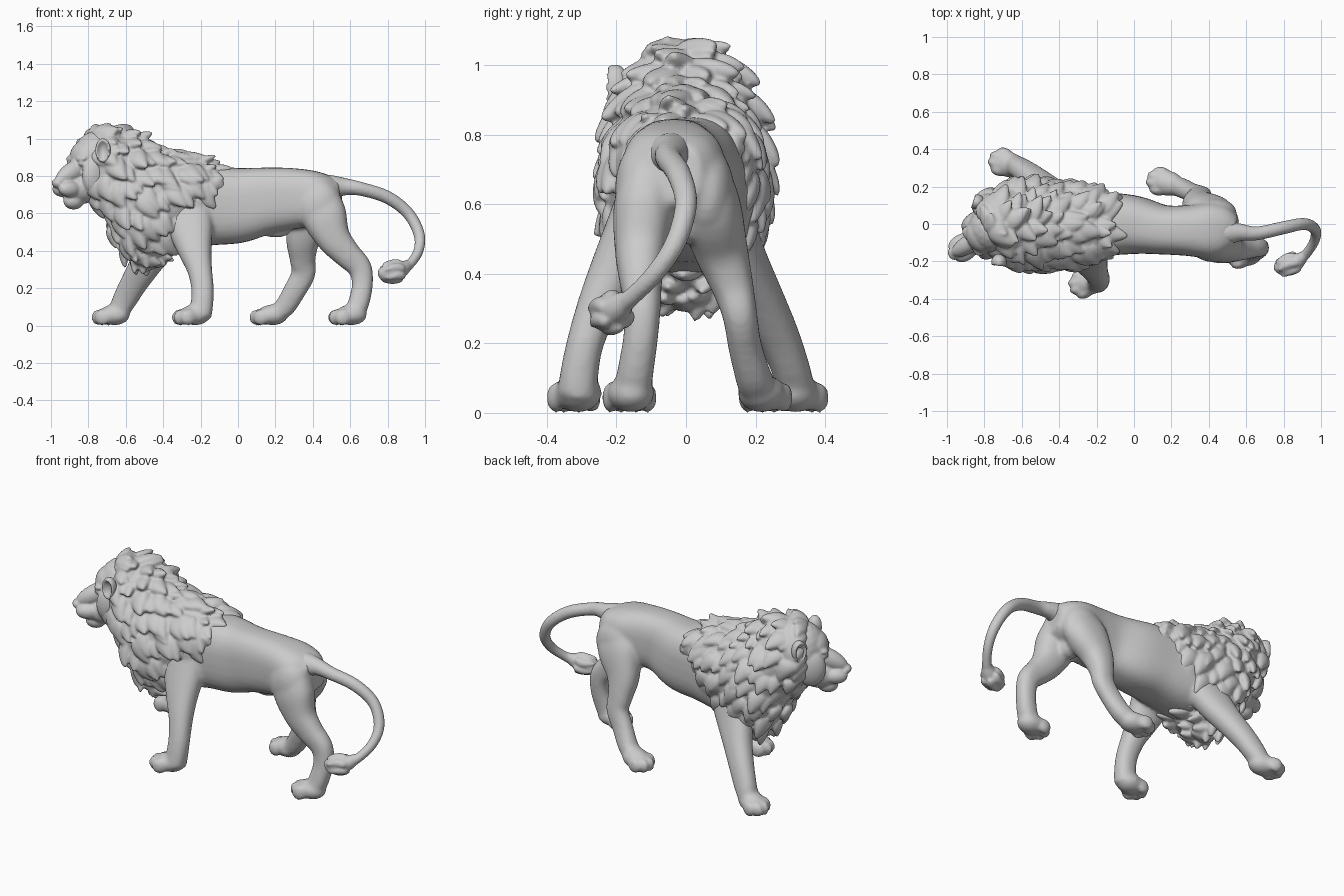
import bpy, bmesh, math, random
from mathutils import Vector, Matrix

if "Cube" in bpy.data.objects:
    bpy.data.objects.remove(bpy.data.objects["Cube"])

random.seed(7)


def resample(st, n):
    """Catmull-Rom through stations (x, y, z, half width, half depth)."""
    out = []
    for i in range(len(st) - 1):
        p0, p1, p2, p3 = st[max(i - 1, 0)], st[i], st[i + 1], st[min(i + 2, len(st) - 1)]
        for k in range(n):
            t = k / n
            out.append([0.5 * (2 * b + (c - a) * t + (2 * a - 5 * b + 4 * c - d) * t * t
                        + (3 * b - a - 3 * c + d) * t ** 3) for a, b, c, d in zip(p0, p1, p2, p3)])
    return out + [list(st[-1])]


def loft(bm, st, n=5, seg=32, p=2.3, upright=False):
    """Closed tube with rounded-box sections along the stations."""
    rows = resample(st, n)
    pts = [Vector(r[:3]) for r in rows]
    rings = []
    for i, r in enumerate(rows):
        t = (pts[min(i + 1, len(pts) - 1)] - pts[max(i - 1, 0)]).normalized()
        if upright:
            t = Vector((1, 0, 0))
        side = Vector((0, 1, 0))
        side = (side - t * side.dot(t)).normalized()
        up = t.cross(side)
        ring = []
        for k in range(seg):
            a = 2 * math.pi * k / seg
            c, s = math.cos(a), math.sin(a)
            c = math.copysign(abs(c) ** (2 / p), c)
            s = math.copysign(abs(s) ** (2 / p), s)
            ring.append(bm.verts.new(pts[i] + side * c * r[3] + up * s * r[4]))
        rings.append(ring)
    for a, b in zip(rings, rings[1:]):
        for k in range(seg):
            bm.faces.new((a[k], a[(k + 1) % seg], b[(k + 1) % seg], b[k]))
    bm.faces.new(rings[0][::-1])
    bm.faces.new(rings[-1])


def blob(bm, c, r, frame=Matrix(), tilt=0.0):
    """Ellipsoid placed in a frame, tilted about the frame's side axis."""
    m = frame @ Matrix.Translation(c) @ Matrix.Rotation(tilt, 4, 'Y') @ Matrix.Diagonal((*r, 1))
    return bmesh.ops.create_icosphere(bm, subdivisions=3, radius=1, matrix=m)['verts']


def lock(bm, p, flow, n, L, W, T, lift=0.016):
    """Tapered tuft of hair lying on a surface, tip raised."""
    side = n.cross(flow)
    for v in bmesh.ops.create_icosphere(bm, subdivisions=3, radius=1)['verts']:
        x, y, z = v.co
        taper = 1 - 0.5 * x
        v.co = p + flow * x * L + side * (y * W * taper + 0.012 * x * x) \
            + n * (z * T * (1 - 0.25 * x) + lift * x)


def finish(bm, name, voxel, smooth):
    """Fuse the pieces into one smooth skin."""
    bmesh.ops.recalc_face_normals(bm, faces=bm.faces)
    me = bpy.data.meshes.new(name)
    bm.to_mesh(me)
    bm.free()
    ob = bpy.data.objects.new(name, me)
    bpy.context.collection.objects.link(ob)
    bpy.context.view_layer.objects.active = ob
    ob.select_set(True)
    m = ob.modifiers.new("fuse", 'REMESH')
    m.mode, m.voxel_size, m.use_smooth_shade = 'VOXEL', voxel, True
    s = ob.modifiers.new("soften", 'SMOOTH')
    s.factor, s.iterations = 0.5, smooth
    for mod in ("fuse", "soften"):
        bpy.ops.object.modifier_apply(modifier=mod)
    bpy.ops.object.shade_smooth()
    ob.select_set(False)
    return ob


def paw(bm, x, y, yaw):
    """Foot pad with four toes, pointing towards -x turned by yaw."""
    f = Matrix.Translation((x, y, 0)) @ Matrix.Rotation(yaw, 4, 'Z')
    blob(bm, (0.02, 0, 0.057), (0.085, 0.068, 0.056), f)
    for s, fx in ((-0.054, -0.03), (-0.02, -0.06), (0.02, -0.06), (0.054, -0.03)):
        blob(bm, (fx, s, 0.044), (0.044, 0.025, 0.045), f)


# Body with four striding legs
bm = bmesh.new()
loft(bm, [(-.55, 0, .62, .16, .2), (-.35, 0, .63, .19, .23), (-.15, 0, .64, .17, .212),
          (0, -.005, .643, .157, .202), (.15, -.03, .668, .133, .178), (.28, -.035, .678, .135, .165),
          (.41, -.035, .68, .15, .148), (.49, -.035, .685, .13, .122), (.55, -.04, .69, .08, .085)], p=2.7)
loft(bm, [(-.27, -.12, .64, .07, .13), (-.25, -.165, .5, .077, .115), (-.23, -.21, .4, .07, .09),
          (-.205, -.255, .3, .06, .067), (-.19, -.29, .2, .053, .06), (-.193, -.307, .11, .055, .06),
          (-.2, -.312, .05, .058, .058)])
loft(bm, [(-.36, .10, .58, .08, .13), (-.44, .16, .43, .075, .11), (-.5, .215, .32, .068, .085),
          (-.56, .265, .22, .06, .072), (-.61, .3, .13, .055, .064), (-.645, .315, .06, .058, .05)])
loft(bm, [(.43, .03, .72, .075, .1), (.4, .065, .6, .09, .13), (.35, .1, .47, .078, .095),
          (.345, .135, .36, .06, .07), (.35, .155, .28, .05, .064), (.305, .17, .19, .048, .06),
          (.25, .195, .1, .052, .055), (.2, .21, .065, .055, .045)])
loft(bm, [(.43, -.1, .72, .075, .1), (.46, -.12, .59, .088, .12), (.51, -.13, .47, .075, .093),
          (.58, -.13, .385, .062, .075), (.65, -.125, .31, .053, .064), (.665, -.13, .22, .05, .056),
          (.645, -.145, .12, .052, .056), (.62, -.155, .06, .056, .052)])
for x, y, yaw in ((-.25, -.315, .25), (-.68, .322, -.35), (.165, .222, -.25), (.585, -.16, .1)):
    paw(bm, x, y, yaw)
for c, r in (((.2, -.03, .5), (.08, .03, .03)),         # belly fold
             ((.44, -.03, .54), (.06, .07, .06)),       # groin
             ((.42, .06, .63), (.13, .08, .14)),        # hips
             ((.43, -.13, .64), (.12, .075, .14)),
             ((-.24, -.12, .66), (.1, .08, .14)),       # shoulders
             ((-.28, .12, .64), (.12, .08, .15))):
    blob(bm, c, r)
finish(bm, "body_and_legs", 0.011, 8)

# Tail with a hair tuft
bm = bmesh.new()
loft(bm, [(x, y, z, r, r) for x, y, z, r in (
    (.4, -.04, .735, .07), (.5, -.045, .74, .065), (.57, -.045, .742, .047), (.66, -.05, .73, .037),
    (.8, -.02, .685, .035), (.91, 0, .6, .032), (.968, -.03, .49, .03), (.965, -.09, .4, .027),
    (.92, -.16, .33, .026), (.87, -.2, .3, .035))], seg=20, p=2)
loft(bm, [(.91, -.17, .325, .026, .028), (.87, -.2, .3, .045, .045), (.82, -.22, .287, .053, .056),
          (.78, -.23, .283, .045, .046), (.75, -.235, .29, .015, .015)], seg=20, p=2)
axis = Vector((-.85, -.35, -.1)).normalized()
for k in range(6):
    n = (Matrix.Rotation(k * math.pi / 3, 3, axis) @ axis.cross(Vector((0, 1, 0)))).normalized()
    lock(bm, Vector((.825, -.218, .287)) + n * .045, axis, n, .06, .022, .02, .0)
finish(bm, "tail", 0.008, 2)

# Frame of the turned head: local +x is the way the face looks
head = Matrix.Translation((-.76, -.03, .87)) @ Matrix.Rotation(math.pi + .56, 4, 'Z')
rot = head.to_3x3()

# Mane: a bulky core covered with overlapping locks
core = [(-.8, .0, .845, .13, .165), (-.7, 0, .81, .2, .24), (-.6, 0, .7, .225, .325),
        (-.5, -.005, .648, .228, .325), (-.4, -.005, .645, .225, .28), (-.3, 0, .685, .21, .22),
        (-.2, 0, .74, .175, .145), (-.12, 0, .765, .13, .07)]
bm = bmesh.new()
loft(bm, core, p=2.1, upright=True)
blob(bm, (-.05, 0, 0), (.1, .19, .2), head)
for i, (x, y, z, w, h) in enumerate(resample(core, 2)[1:]):
    count = max(8, int(math.pi * (w + h) / 0.115))
    for k in range(count):
        a = 2 * math.pi * (k + 0.5 * (i % 2) + random.uniform(-.25, .25)) / count
        c, s = math.cos(a), math.sin(a)
        nx = -.15 - .8 * max(0, -s) if x < -.52 else .15
        n = Vector((nx, c / w * .2, s / h * .2)).normalized()
        f = Vector((.65, 0, -1 if s > -.8 else -.3))
        f = (f - n * f.dot(n)).normalized()
        p = Vector((x + random.uniform(-.025, .025), y + c * w, z + s * h))
        g = random.uniform(.8, 1.3)
        lock(bm, p, f, n, .066 * g, .041 * g, .028 * g, random.uniform(.01, .035))
# fringe of locks framing the face
for k in range(18):
    a = 2 * math.pi * k / 18
    c, s = math.cos(a), math.sin(a)
    n = (rot @ Vector((.45, c, s))).normalized()
    f = rot @ Vector((-.6, c * .3, -.8))
    f = (f - n * f.dot(n)).normalized()
    lock(bm, head @ Vector((-.015, c * .165, s * .18)), f, n, .06, .035, .026)
# chest hair falling from chin to breast
for k in range(30):
    t = (k + .5) / 30
    p = Vector((-.72 + .2 * t + .02 * (k % 2), 0, .62 - .3 * t))
    p.y = (-.13, 0, .13, -.065, .065)[k % 5] * (1 - .3 * t) - .01
    p.x += abs(p.y) * .35
    n = Vector((-.85, p.y * 3, -.35)).normalized()
    f = Vector((.25, 0, -1))
    lock(bm, p, (f - n * f.dot(n)).normalized(), n, .06, .038, .032, .018)
finish(bm, "mane", 0.008, 2)

# Head: skull, sloping forehead, muzzle, jaw, nose
bm = bmesh.new()
blob(bm, (0, 0, .01), (.13, .13, .16), head)
blob(bm, (.07, 0, .03), (.075, .095, .09), head)
blob(bm, (.14, 0, -.045), (.125, .05, .055), head, .5)
blob(bm, (.14, 0, -.205), (.058, .048, .045), head)
blob(bm, (.09, 0, -.14), (.11, .08, .08), head)
blob(bm, (.245, 0, -.108), (.026, .036, .026), head)
for s in (-1, 1):
    blob(bm, (.183, .032 * s, -.14), (.068, .042, .044), head)      # whisker pads
    blob(bm, (.05, .085 * s, -.07), (.085, .05, .11), head)         # cheeks
    blob(bm, (.118, .05 * s, .025), (.03, .04, .018), head, .3)     # brow ridges
    blob(bm, (.125, .058 * s, -.004), (.02, .022, .015), head)      # eyes
finish(bm, "head", 0.007, 4)

# Ears: cupped ovals on both sides of the head
bm = bmesh.new()
for s, fwd in ((-1, -.01), (1, .06)):
    f = head @ Matrix.Translation((fwd, .168 * s, .066)) @ Matrix.Rotation(.9 * s, 4, 'Z')
    for v in blob(bm, (0, 0, 0), (1, 1, 1)):
        x, y, z = v.co
        if x > .55:
            x = 1.1 - 1.5 * x + .275
        v.co = f @ Vector((x * .045, y * .042, z * .066))
finish(bm, "ears", 0.006, 1)
